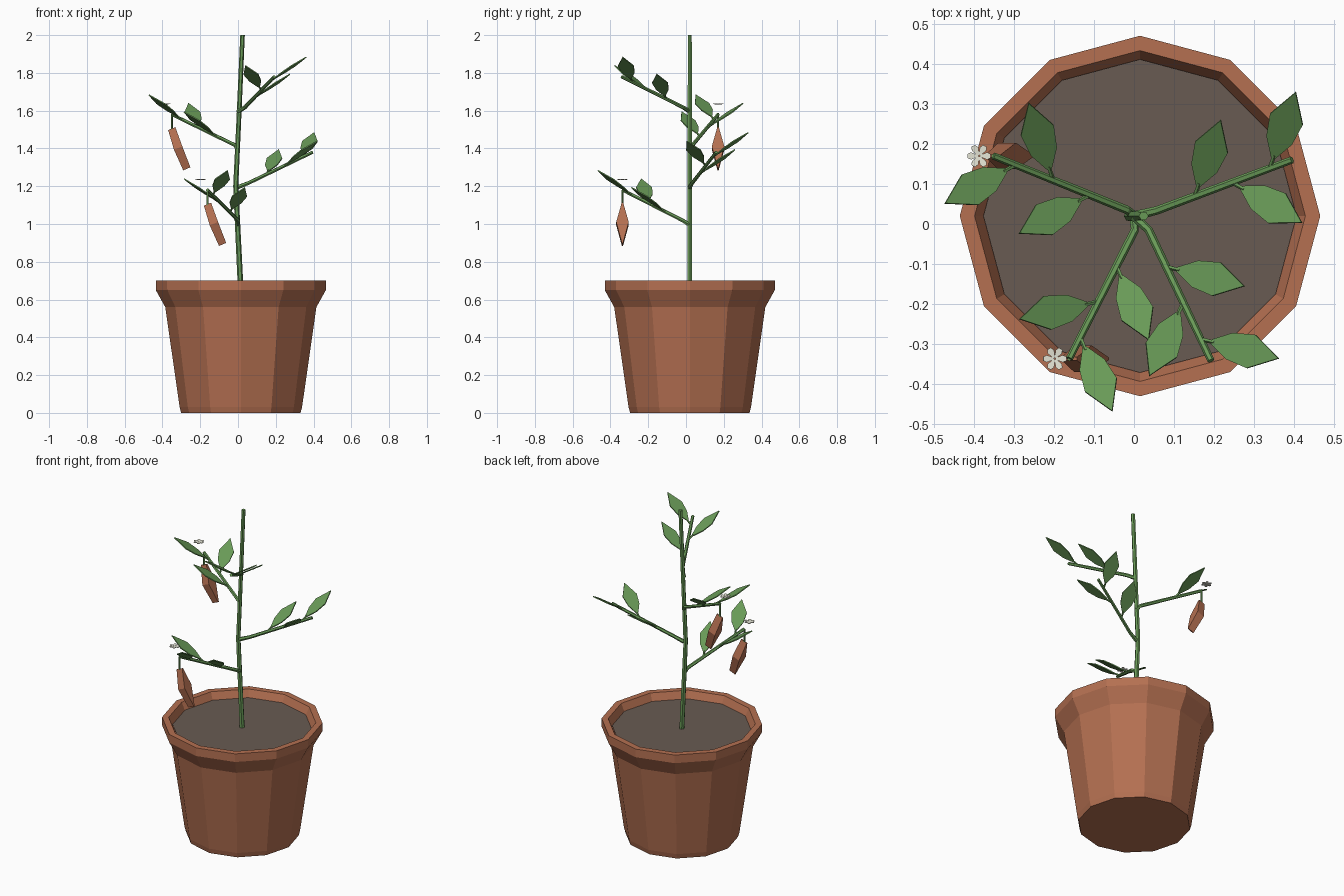
import bpy, bmesh, math
from mathutils import Vector

if "Cube" in bpy.data.objects:
    bpy.data.objects.remove(bpy.data.objects["Cube"])

def material(name, rgb):
    m = bpy.data.materials.new(name)
    m.diffuse_color = (*rgb, 1)
    m.use_nodes = True
    m.node_tree.nodes["Principled BSDF"].inputs["Base Color"].default_value = m.diffuse_color
    return m

TERRACOTTA = material("terracotta", (0.46, 0.162, 0.083))
SOIL = material("soil", (0.14, 0.105, 0.085))
GREEN = material("plant_green", (0.14, 0.32, 0.095))
PETAL = material("petal_white", (0.80, 0.80, 0.68))

def finish(bm, name, mat):
    bmesh.ops.recalc_face_normals(bm, faces=bm.faces)
    me = bpy.data.meshes.new(name)
    bm.to_mesh(me)
    bm.free()
    me.materials.append(mat)
    ob = bpy.data.objects.new(name, me)
    bpy.context.collection.objects.link(ob)
    return ob

def skin(bm, rings):
    """Join equal-sized rings of points and cap both ends."""
    vs = [[bm.verts.new(p) for p in r] for r in rings]
    n = len(vs[0])
    for a, b in zip(vs, vs[1:]):
        for i in range(n):
            j = (i + 1) % n
            bm.faces.new((a[i], a[j], b[j], b[i]))
    bm.faces.new(vs[0])
    bm.faces.new(vs[-1])

def tube(bm, pts, r0, r1, sides=6):
    pts = [Vector(p) for p in pts]
    rings = []
    for i, p in enumerate(pts):
        d = (pts[min(i + 1, len(pts) - 1)] - pts[max(i - 1, 0)]).normalized()
        ref = Vector((0, 1, 0)) if abs(d.z) > 0.9 else Vector((0, 0, 1))
        u = d.cross(ref).normalized()
        v = d.cross(u)
        r = r0 + (r1 - r0) * i / (len(pts) - 1)
        rings.append([p + r * (u * math.cos(t) + v * math.sin(t))
                      for t in (2 * math.pi * k / sides for k in range(sides))])
    skin(bm, rings)

def plate(bm, base, u, v, outline, thick):
    """Thin prism: outline points (along u, along v)."""
    n = u.cross(v).normalized() * thick / 2
    skin(bm, [[base + u * a + v * b + s * n for a, b in outline] for s in (-1, 1)])

CX, CY = 0.015, 0.02

def circle(r, z, n=12):
    return [Vector((CX + r * math.cos(2 * math.pi * k / n),
                    CY + r * math.sin(2 * math.pi * k / n), z)) for k in range(n)]

# Pot: turned profile with a flared rim, and the soil surface
bm = bmesh.new()
skin(bm, [circle(r, z) for r, z in ((0.316, 0), (0.324, 0.03), (0.40, 0.56), (0.45, 0.65),
                                    (0.45, 0.70), (0.413, 0.70), (0.39, 0.65))])
finish(bm, "pot", TERRACOTTA)
bm = bmesh.new()
skin(bm, [circle(0.38, 0.64), circle(0.391, 0.657)])
finish(bm, "soil", SOIL)

# Main stem, gently bowed
bm = bmesh.new()
tube(bm, [(0.015, CY, 0.64), (0.0, CY, 0.95), (-0.012, CY, 1.2),
          (0.002, CY, 1.5), (0.024, CY, 2.0)], 0.015, 0.012)
finish(bm, "stem", GREEN)

LEAF = [(0, 0.006), (0.055, 0.034), (0.12, 0.043), (0.205, 0),
        (0.12, -0.043), (0.055, -0.034), (0, -0.006)]

def branch(i, z, heading):
    """Branch with three alternating leaves; returns its tip."""
    h = math.radians(heading)
    start = Vector((0.02, CY, z))
    tip = start + Vector((0.4 * math.cos(h), 0.4 * math.sin(h), 0.18))
    root = Vector((0.0, CY, z - 0.005))
    bm = bmesh.new()
    tube(bm, [root, start.lerp(tip, 0.1), tip], 0.012, 0.009)
    leaves = bmesh.new()
    for t, side in ((0.35, 1), (0.6, -1), (0.85, 1)):
        a = h + side * math.radians(50.5)
        p = start.lerp(tip, t)
        pitch = math.radians(33)
        u = Vector((math.cos(a) * math.cos(pitch), math.sin(a) * math.cos(pitch), math.sin(pitch)))
        v = Vector((-math.sin(a), math.cos(a), 0))
        tube(bm, [p, p + u * 0.042], 0.006, 0.005, 5)
        plate(leaves, p + u * 0.035, u, v, LEAF, 0.006)
    finish(bm, f"branch_{i}", GREEN)
    finish(leaves, f"leaves_{i}", GREEN)
    return tip

def fruit_and_flower(i, tip):
    # Stalk hanging from the branch tip
    bm = bmesh.new()
    tube(bm, [tip, tip + Vector((0, 0, -0.085))], 0.006, 0.006, 5)
    finish(bm, f"fruit_stalk_{i}", GREEN)
    # Bent pod, widest in the middle and pinched at both ends
    rings = []
    for x, z, w, dx, dz in ((0.0, -0.075, 0.004, 0.019, 0.008),
                            (0.034, -0.178, 0.033, 0.022, 0.009),
                            (0.080, -0.288, 0.003, 0.019, 0.008)):
        c = tip + Vector((x, 0, z))
        d = Vector((dx, 0, dz))
        w = Vector((0, w, 0))
        rings.append([c - d - w, c + d - w, c + d + w, c - d + w])
    bm = bmesh.new()
    skin(bm, rings)
    finish(bm, f"fruit_{i}", TERRACOTTA)
    # Small six-petalled flower floating beside the tip
    bm = bmesh.new()
    c = tip + Vector((-0.036, 0, 0.054))
    for k in range(6):
        a = math.radians(60 * k)
        plate(bm, c, Vector((math.cos(a), math.sin(a), 0.08)),
              Vector((-math.sin(a), math.cos(a), 0)),
              [(0.002, 0.002), (0.02, 0.009), (0.029, 0.005), (0.029, -0.005),
               (0.02, -0.009), (0.002, -0.002)], 0.003)
    finish(bm, f"flower_{i}", PETAL)

# Four branches spiralling up the stem; two of them bear fruit
for i in range(4):
    end = branch(i + 1, 1.0 + 0.2 * i, 243 + 137.5 * i)
    if i in (0, 2):
        fruit_and_flower(i + 1, end)
